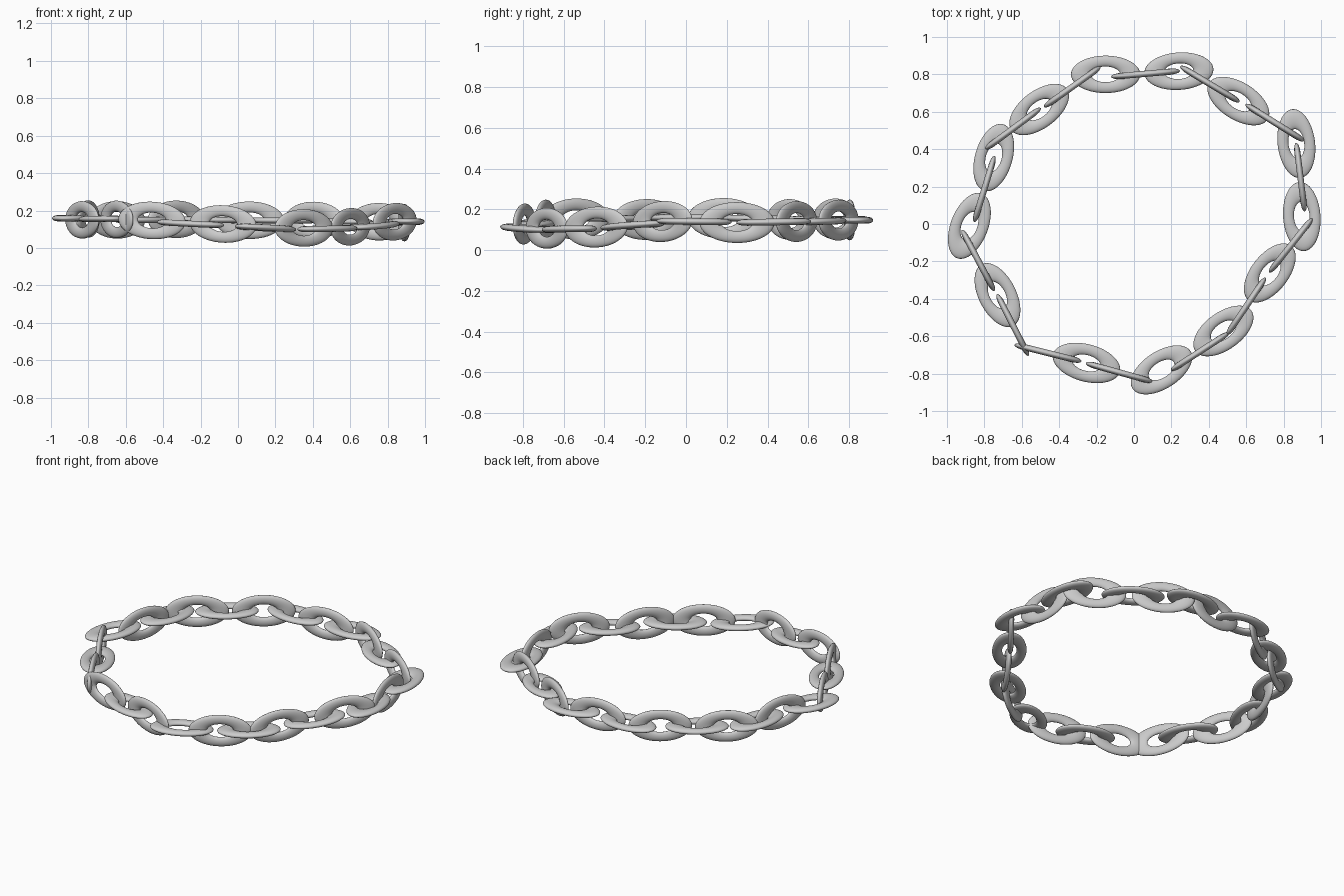
import bpy, math
from mathutils import Vector, Matrix

if "Cube" in bpy.data.objects:
    bpy.data.objects.remove(bpy.data.objects["Cube"])

# each link: centre x, centre y, heading in degrees, height; clockwise from the lower left
LINKS = [
    (-.73, -.38, -63, .155), (-.833, -.195, -62, .15),
    (-.88, -.01, 69, .16), (-.80, .187, 73, .155),
    (-.75, .355, 74, .155), (-.647, .51, 36.5, .15),
    (-.507, .612, 37, .15), (-.33, .733, 35.5, .153),
    (-.152, .80, 0, .15), (.062, .803, 5, .148),
    (.24, .817, 4, .147), (.406, .748, -31, .147),
    (.558, .657, -32, .142), (.753, .542, -32, .14),
    (.868, .43, 97, .138), (.89, .25, 97, .135),
    (.897, .04, 94, .14), (.838, -.115, 51.5, .14),
    (.726, -.262, 52, .12), (.60, -.44, 56, .113),
    (.478, -.572, 36, .103), (.352, -.682, 33, .107),
    (.147, -.78, 33, .107), (-.08, -.793, -15.5, .128),
    (-.254, -.743, -15, .13), (-.46, -.69, -14, .147),
    (-.648, -.54, -63, .153),
]
HALF = Vector((.185, .10, .0165))   # half length, half width, half thickness
TUBE = .29                          # tube radius relative to outer radius


def link_mesh(seg=56, ring=20):
    verts, faces = [], []
    for i in range(seg):
        u = 2 * math.pi * i / seg
        for j in range(ring):
            v = 2 * math.pi * j / ring
            r = 1 - TUBE + TUBE * math.cos(v)
            verts.append((HALF.x * r * math.cos(u), HALF.y * r * math.sin(u), HALF.z * math.sin(v)))
            a, b = (i + 1) % seg, (j + 1) % ring
            faces.append((i * ring + j, a * ring + j, a * ring + b, i * ring + b))
    me = bpy.data.meshes.new("chain_link")
    me.from_pydata(verts, [], faces)
    for p in me.polygons:
        p.use_smooth = True
    return me


mesh = link_mesh()
n = len(LINKS)
for i, (x, y, ang, z) in enumerate(LINKS):
    # slope follows the neighbouring link heights
    p, q = LINKS[i - 1], LINKS[(i + 1) % n]
    a = math.radians(ang)
    run = (q[0] - p[0]) * math.cos(a) + (q[1] - p[1]) * math.sin(a)
    pitch = math.atan2((q[3] - p[3]) * math.copysign(1, run), abs(run))
    # flat and upright links alternate; the closing link is upright
    flat = i % 2 == 0 and i < n - 1
    ob = bpy.data.objects.new(("flat_link" if flat else "upright_link") + f"_{i + 1}", mesh)
    ob.matrix_world = (Matrix.Translation((x, y, z)) @ Matrix.Rotation(a, 4, 'Z')
                       @ Matrix.Rotation(-pitch, 4, 'Y')
                       @ Matrix.Rotation(0 if flat else math.pi / 2, 4, 'X'))
    bpy.context.collection.objects.link(ob)
